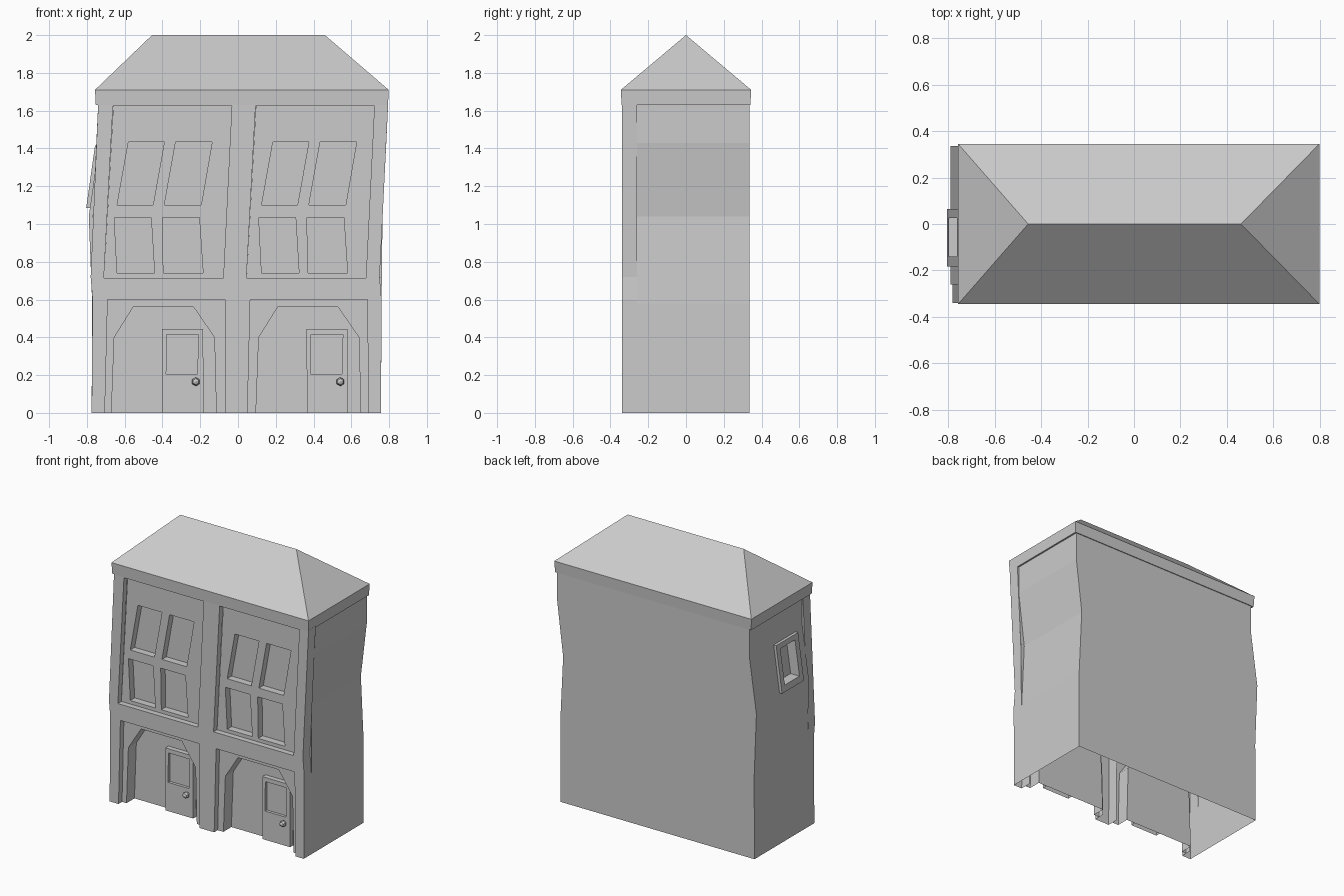
import bpy, bmesh
from mathutils import Vector

if "Cube" in bpy.data.objects:
    bpy.data.objects.remove(bpy.data.objects["Cube"])


def finish(name, bm):
    me = bpy.data.meshes.new(name)
    bm.to_mesh(me)
    bm.free()
    ob = bpy.data.objects.new(name, me)
    bpy.context.collection.objects.link(ob)
    return ob


def front(u, v, d):
    """Facade mapping: u = x, v = z, d = y."""
    return Vector((u, d, v))


def left_wall(u, v, d):
    """Leaning left wall mapping: u = y, v = z, d = inward offset."""
    return Vector((-.79 + (v - 1.04) / .39 * .055 + d, u, v))


def sheet(name, f, outline, holes, d, wall=0, hole_depth=0, wall_from=0, panes=True):
    """Flat sheet with holes; edges run back as reveals, holes end in a pane."""
    bm = bmesh.new()

    def loop(pts, dd):
        return [bm.verts.new(f(u, v, dd)) for u, v in pts]

    def ring(vs):
        return [bm.edges.new((a, b)) for a, b in zip(vs, vs[1:] + vs[:1])]

    out = (f(0, 1, 0) - f(0, 1, 1)).normalized()
    loops = [loop(outline, d)] + [loop(h, d) for h in holes]
    edges = [e for l in loops for e in ring(l)]
    bmesh.ops.triangle_fill(bm, use_beauty=True, edges=edges, normal=out)
    face0 = bm.faces[:][0]
    for i, (vs, pts) in enumerate(zip(loops, [outline] + holes)):
        depth = hole_depth if i else wall
        if not depth:
            continue
        back = loop(pts, d + depth)
        n = len(vs)
        for k in range(n):
            j = (k + 1) % n
            if i == 0 and (k < wall_from or (pts[k][1] == 0 and pts[j][1] == 0)):
                continue
            bm.faces.new((vs[k], vs[j], back[j], back[k]))
        if i and panes:
            bm.faces.new(back)
    bmesh.ops.delete(bm, geom=[v for v in bm.verts if not v.link_faces], context='VERTS')
    bmesh.ops.recalc_face_normals(bm, faces=bm.faces[:])
    face0.normal_update()
    if face0.normal.dot(out) < 0:
        bmesh.ops.reverse_faces(bm, faces=bm.faces[:])
    return finish(name, bm)


def shift(pts, dx):
    return [(u + dx, v) for u, v in pts]


# Crooked side and back walls, open underneath
levels = [  # z, left frame edge, left wall, right wall, right frame edge
    (0, -.775, -.775, .757, .757), (.58, -.771, -.772, .757, .76),
    (1.04, -.767, -.79, .735, .765), (1.43, -.75, -.735, .782, .785),
    (1.64, -.74, -.735, .782, .795)]
bm = bmesh.new()
cols = []
for z, lf, lw, rw, rf in levels:
    cols.append([bm.verts.new(p) for p in (
        (lf, -.26, z), (lw, -.26, z), (lw, .335, z),
        (rw, .335, z), (rw, -.26, z), (rf, -.26, z))])
for i, (a, b) in enumerate(zip(cols, cols[1:])):
    for k in range(5):
        if (i, k) != (2, 1):  # left window bay is a separate sheet
            bm.faces.new((a[k + 1], a[k], b[k], b[k + 1]))
bmesh.ops.recalc_face_normals(bm, faces=bm.faces[:])
back_face = max(bm.faces, key=lambda q: q.calc_area())
back_face.normal_update()
if back_face.normal.y < 0:
    bmesh.ops.reverse_faces(bm, faces=bm.faces[:])
finish("house_walls", bm)

# Left window bay and its raised frame
pane = [(-.14, 1.13), (.025, 1.13), (.025, 1.38), (-.14, 1.38)]
rim = [(-.182, 1.085), (.065, 1.085), (.065, 1.415), (-.182, 1.415)]
sheet("side_window_bay", left_wall,
      [(-.26, 1.04), (.335, 1.04), (.335, 1.43), (-.26, 1.43)], [pane], 0, hole_depth=.05)
sheet("side_window_frame", left_wall, rim, [pane], -.02, wall=.02, hole_depth=.02, panes=False)

# Facade frame with two upper openings and two notched ground openings
upper = [(-.71, .715), (-.66, 1.63), (-.03, 1.63), (-.078, .715)]
lower = [(-.705, 0), (-.69, .6), (-.07, .6), (-.065, 0)]
STEP, BAY = .755, .765
inset_upper = [(-.71, .715), (-.662, 1.625), (-.033, 1.625), (-.078, .715)]
outline = ([(-.775, 0), (-.77, .6), (-.78, .72), (-.74, 1.64),
            (.795, 1.64), (.75, .72), (.76, .6), (.757, 0)]
           + shift(lower, STEP)[::-1] + lower[::-1])
sheet("facade_frame", front, outline,
      [inset_upper, shift(inset_upper, STEP)], -.34, wall=.08, hole_depth=.04, panes=False)

# Recessed bays: windows above, arch and door below
windows = [
    [(-.64, 1.1), (-.58, 1.435), (-.39, 1.435), (-.45, 1.1)],
    [(-.39, 1.1), (-.33, 1.435), (-.137, 1.435), (-.195, 1.1)],
    [(-.64, .74), (-.655, 1.035), (-.46, 1.035), (-.442, .74)],
    [(-.395, .74), (-.4, 1.035), (-.205, 1.035), (-.185, .74)]]
arch = [(-.115, 0), (-.125, .4), (-.235, .56), (-.555, .56), (-.655, .4), (-.67, 0)]
door = [(-.4, 0), (-.402, .445), (-.185, .445), (-.182, 0)]
door_glass = [(-.38, .205), (-.378, .415), (-.21, .415), (-.215, .205)]
for side, i in (("left", 0), ("right", 1)):
    s, b = i * STEP, i * BAY
    sheet(side + "_window_panel", front, shift(upper, s),
          [shift(w, b) for w in windows], -.30, hole_depth=.05)
    sheet(side + "_arch_surround", front, shift(lower, s) + shift(arch, b), [],
          -.30, wall=.09, wall_from=4)
    sheet(side + "_arch_back", front, shift(arch, b), [], -.21)
    sheet(side + "_door", front, shift(door, b), [shift(door_glass, b)],
          -.245, wall=.035, hole_depth=.02)
    # Faceted knob
    bpy.ops.mesh.primitive_uv_sphere_add(segments=6, ring_count=4, radius=.023,
                                         location=(-.223 + b, -.268, .165),
                                         rotation=(1.5708, 0, 0))
    bpy.context.object.name = side + "_door_knob"

# Eave band and hipped roof
bm = bmesh.new()
rings = []
for z, grow in ((1.63, -.004), (1.71, 0)):
    x0, x1, y = -.757 - grow, .798 + grow, .345 + grow
    rings.append([bm.verts.new(p) for p in ((x0, -y, z), (x1, -y, z), (x1, y, z), (x0, y, z))])
lo, hi = rings
r0, r1 = bm.verts.new((-.455, 0, 2)), bm.verts.new((.46, 0, 2))
bm.faces.new(lo)
for k in range(4):
    j = (k + 1) % 4
    bm.faces.new((lo[k], lo[j], hi[j], hi[k]))
for q in ((hi[0], hi[1], r1, r0), (hi[1], hi[2], r1), (hi[2], hi[3], r0, r1), (hi[3], hi[0], r0)):
    bm.faces.new(q)
bmesh.ops.recalc_face_normals(bm, faces=bm.faces[:])
finish("hipped_roof", bm)
